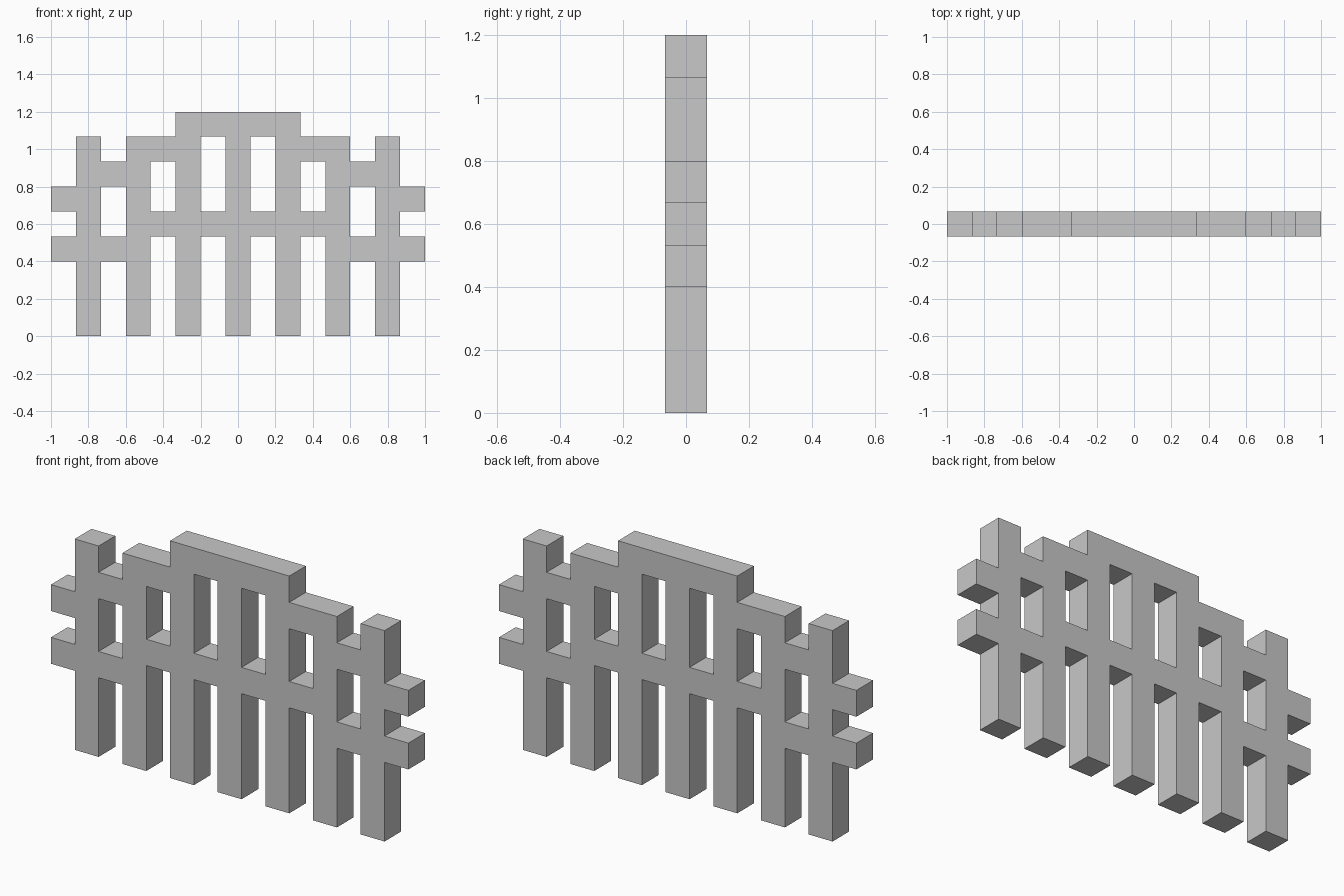
import bpy

if "Cube" in bpy.data.objects:
    bpy.data.objects.remove(bpy.data.objects["Cube"])

U = 2 / 15  # thickness of every bar

mat = bpy.data.materials.new("light grey")
mat.diffuse_color = (0.58, 0.58, 0.58, 1)
mat.use_nodes = True
mat.node_tree.nodes["Principled BSDF"].inputs["Base Color"].default_value = mat.diffuse_color


def bar(name, col, row, wide=1, high=1):
    """Box placed on the bar grid; column 0 is centred on x = 0."""
    bpy.ops.mesh.primitive_cube_add(size=1)
    ob = bpy.context.object
    ob.name = name
    ob.location = (col * U, 0, (row + high / 2) * U)
    ob.scale = (wide * U, U, high * U)
    bpy.ops.object.transform_apply(location=True, rotation=False, scale=True)
    ob.data.materials.append(mat)


# Upright pickets, the middle three reach up to the top beam
for col in range(-6, 7, 2):
    bar("picket", col, 0, high=8)

# Top beam
bar("top_beam", 0, 8, wide=5)

# Rails between pickets, stepping down towards both ends
for side in (-1, 1):
    bar("inner_lower_rail", side * 1, 4)
    bar("middle_lower_rail", side * 3, 4)
    bar("middle_upper_rail", side * 3, 7)
    bar("outer_lower_rail", side * 5, 3)
    bar("outer_upper_rail", side * 5, 6)
    bar("lower_rail_end", side * 7, 3)
    bar("upper_rail_end", side * 7, 5)
